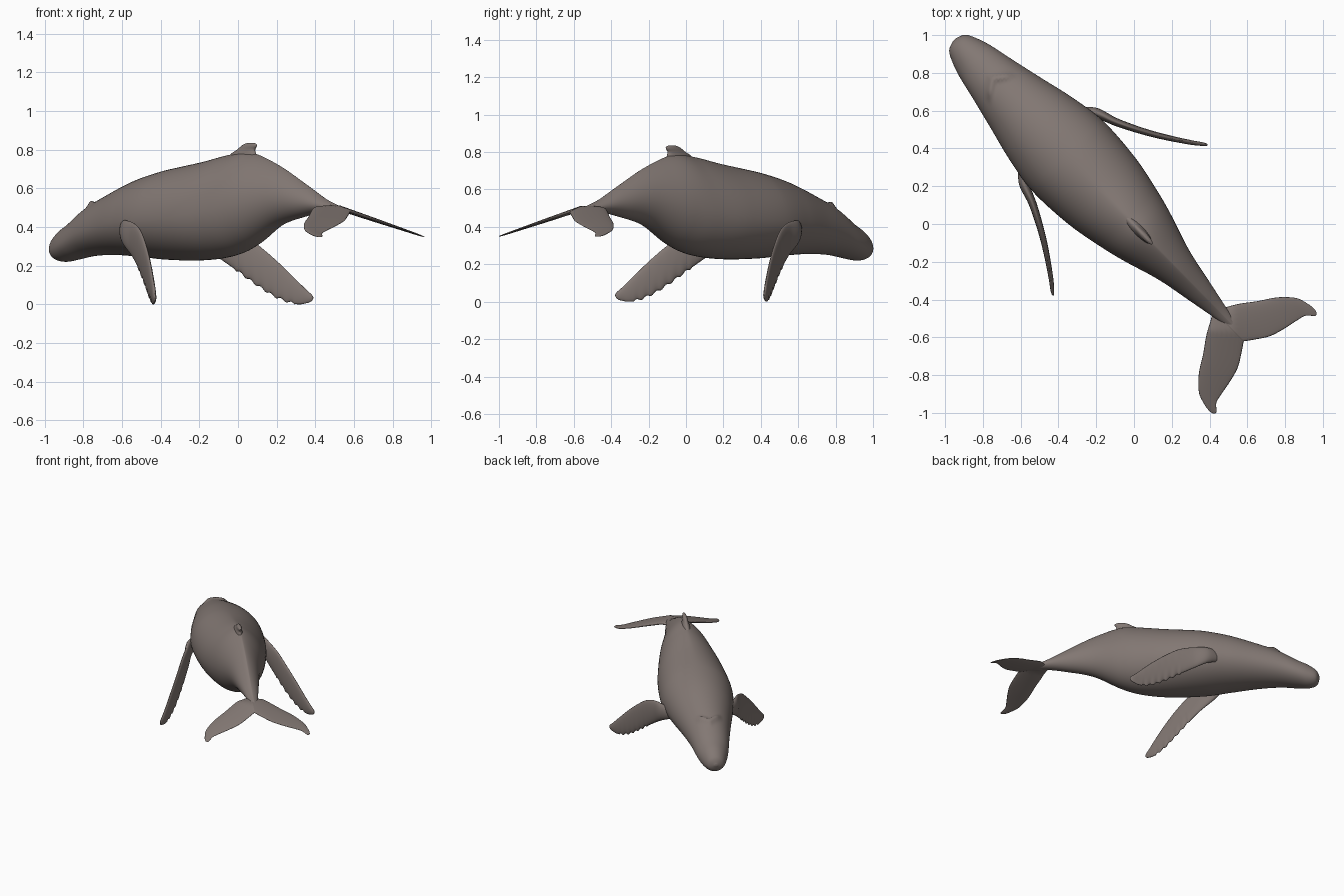
import bpy, bmesh, math

if "Cube" in bpy.data.objects:
    bpy.data.objects.remove(bpy.data.objects["Cube"])

# The swimmer lies diagonally: local X runs head to tail, local Y sideways
C, S = 0.698, 0.716
ANGLE = math.atan2(-S, C)

skin = bpy.data.materials.new("grey brown skin")
skin.diffuse_color = (0.225, 0.187, 0.172, 1)
skin.use_nodes = True
skin.node_tree.nodes["Principled BSDF"].inputs["Base Color"].default_value = skin.diffuse_color


def spline(rows, steps):
    """Smooth curve through rows of numbers (Catmull-Rom)."""
    out = []
    n = len(rows)
    for i in range(n - 1):
        a, b, c, d = (rows[max(i - 1, 0)], rows[i], rows[i + 1], rows[min(i + 2, n - 1)])
        for k in range(steps):
            t = k / steps
            out.append([0.5 * (2 * q + (r - p) * t + (2 * p - 5 * q + 4 * r - w) * t * t
                               + (3 * q - p - 3 * r + w) * t ** 3)
                        for p, q, r, w in zip(a, b, c, d)])
    out.append(list(rows[-1]))
    return out


def loft(name, rings, mirror=False, shift=0.0):
    """Skin a list of closed rings into a smooth object."""
    bm = bmesh.new()
    vr = [[bm.verts.new(p) for p in ring] for ring in rings]
    n = len(vr[0])
    for a, b in zip(vr, vr[1:]):
        for i in range(n):
            j = (i + 1) % n
            bm.faces.new((a[i], a[j], b[j], b[i]))
    bm.faces.new(vr[0][::-1])
    bm.faces.new(vr[-1])
    bmesh.ops.recalc_face_normals(bm, faces=bm.faces)
    for f in bm.faces:
        f.smooth = True
    me = bpy.data.meshes.new(name)
    bm.to_mesh(me)
    bm.free()
    me.materials.append(skin)
    ob = bpy.data.objects.new(name, me)
    bpy.context.collection.objects.link(ob)
    ob.rotation_euler = (0, 0, ANGLE)
    ob.location = (S * shift, C * shift, 0)
    if mirror:
        m = ob.modifiers.new("other side", 'MIRROR')
        m.use_axis = (False, True, False)
    return ob


def circle(n):
    return [2 * math.pi * i / n for i in range(n)]


# Body: station, belly height, back height, half width
body = [(-1.362, .28, .30, .012), (-1.34, .235, .345, .06), (-1.28, .22, .39, .092),
        (-1.2, .23, .43, .118), (-1.07, .25, .508, .147), (-.9, .255, .578, .187),
        (-.7, .245, .648, .235), (-.5, .23, .695, .264), (-.25, .228, .737, .25),
        (-.05, .25, .775, .213), (.1, .30, .785, .175), (.3, .405, .72, .113),
        (.5, .455, .622, .072), (.65, .48, .545, .042), (.78, .483, .50, .014)]
rings = []
for s, lo, hi, w in spline(body, 12):
    keel = 1 + 0.5 * min(1, max(0, (s + .5) / .7))      # back sharpens to a keel
    mid = lo + .44 * (hi - lo)
    ring = []
    for a in circle(64):
        c, q = math.cos(a), math.sin(a)
        y = w * math.copysign(abs(c) ** (keel if q > 0 else 1), c)
        z = mid + q * ((hi - mid) if q > 0 else (mid - lo))
        if q > 0 and abs(y) < .1:                        # V-shaped blowhole guard
            d = s + 1.075 - .7 * abs(y)
            z += .02 * math.exp(-(d / .02) ** 2) * min(1, max(0, (.1 - abs(y)) / .04))
        ring.append((s, y, z))
    rings.append(ring)
loft("body", rings)

# Flipper: upright blade as x, y, lower edge, upper edge, half thickness (world axes)
flipper = [(-.30, .60, .35, .43, .02), (-.2, .588, .305, .435, .026), (-.1, .542, .24, .42, .021),
           (0, .506, .17, .382, .018), (.1, .476, .098, .31, .016), (.2, .452, .036, .225, .014),
           (.3, .432, .001, .128, .012), (.355, .424, .006, .074, .01), (.38, .42, .016, .052, .007),
           (.389, .418, .03, .038, .003)]
rings = []
for x, y, lo, hi, th in spline(flipper, 10):
    if -.02 < x < .3:                                    # knobbly leading edge
        lo += .007 * math.sin(x * 120)
    ring = []
    for a in circle(24):
        px = x + .2 * th * math.sin(a)
        py = y + th * math.sin(a)
        pz = max(0, (lo + hi) / 2 - (hi - lo) / 2 * math.cos(a))
        ring.append((C * px - S * py, S * px + C * py, pz))
    rings.append(ring)
loft("flippers", rings, mirror=True)

# Tail flukes: sideways distance, leading edge, trailing edge, half thickness
fluke = [(0, .62, .85, .02), (.05, .65, .885, .018), (.12, .69, .928, .016), (.2, .748, .952, .014),
         (.28, .80, .968, .011), (.33, .845, .982, .009), (.365, .89, 1.018, .007),
         (.382, .945, 1.01, .005), (.387, .97, .995, .002)]
rings = []
for t, lead, trail, th in spline(fluke, 8):
    ring = []
    for a in circle(24):
        s = (lead + trail) / 2 - (trail - lead) / 2 * math.cos(a)
        z = min(.497, .494 - .24 * (s - .786) - .24 * t)
        ring.append((s, t, z + th * math.sin(a) * (.75 + .25 * math.cos(a))))
    rings.append(ring)
loft("tail_flukes", rings, mirror=True, shift=-.018)

# Dorsal fin: height, front, rear, half thickness
fin = [(.74, -.10, .15, .035), (.78, -.04, .135, .026), (.80, .0, .13, .02), (.818, .03, .143, .017),
       (.828, .05, .142, .013), (.835, .075, .125, .006)]
rings = []
for z, front, rear, th in spline(fin, 6):
    rings.append([((front + rear) / 2 - (rear - front) / 2 * math.cos(a),
                   -.005 + th * math.sin(a), z) for a in circle(24)])
loft("dorsal_fin", rings)
